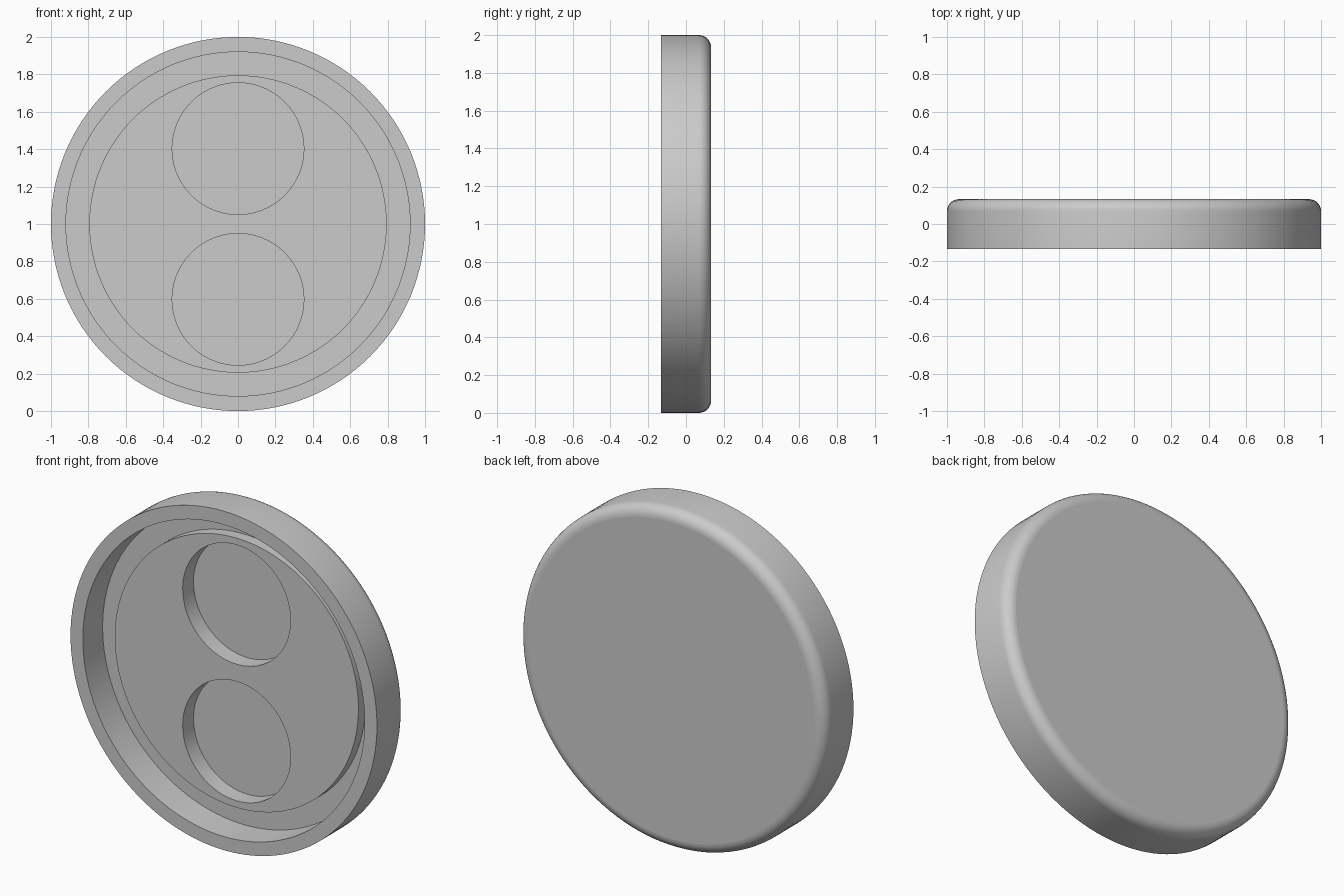
import bpy
import bmesh
from math import sin, cos, pi, radians
from mathutils import Matrix, Vector

default = bpy.data.objects.get("Cube")
if default:
    bpy.data.objects.remove(default, do_unlink=True)

SEGMENTS = 128
CENTRE_Z = 1.0
FRONT, BACK = -0.133, 0.133
LEDGE_Y, BOSS_Y, POCKET_Y = 0.052, -0.013, 0.088
FILLET = 0.065

grey = bpy.data.materials.new("plain grey")
grey.use_nodes = True
grey.diffuse_color = (0.6, 0.6, 0.6, 1)
grey.node_tree.nodes["Principled BSDF"].inputs["Base Color"].default_value = (0.6, 0.6, 0.6, 1)


def lathe(name, profile, z, segments=SEGMENTS):
    """Turn (radius, y) points about a y-axis at height z and cap both ends."""
    bm = bmesh.new()
    rings = []
    for r, y in profile:
        rings.append([bm.verts.new((r * cos(2 * pi * i / segments), y,
                                    z + r * sin(2 * pi * i / segments)))
                      for i in range(segments)])
    for a, b in zip(rings, rings[1:]):
        for i in range(segments):
            j = (i + 1) % segments
            bm.faces.new((a[i], a[j], b[j], b[i]))
    bm.faces.new(rings[0])
    bm.faces.new(rings[-1])
    bmesh.ops.recalc_face_normals(bm, faces=bm.faces)
    mesh = bpy.data.meshes.new(name)
    bm.to_mesh(mesh)
    bm.free()
    obj = bpy.data.objects.new(name, mesh)
    bpy.context.collection.objects.link(obj)
    mesh.materials.append(grey)
    return obj


# Round cap: filleted back, outer wall, rim, groove and raised inner disc
fillet = [(1 - FILLET + FILLET * sin(a), BACK - FILLET + FILLET * cos(a))
          for a in (pi / 2 * k / 8 for k in range(9))]
cap = lathe("round_cap", fillet + [(1.0, FRONT), (0.92, FRONT), (0.92, LEDGE_Y),
                                   (0.795, LEDGE_Y), (0.795, BOSS_Y)], CENTRE_Z)

# Two round pockets sunk into the inner disc
for side, label in ((1, "upper"), (-1, "lower")):
    cutter = lathe(label + "_pocket_cutter", [(0.352, FRONT), (0.352, POCKET_Y)],
                   CENTRE_Z + side * 0.403, 96)
    cutter.hide_render = True
    cut = cap.modifiers.new(label + "_pocket", "BOOLEAN")
    cut.operation = "DIFFERENCE"
    cut.solver = "EXACT"
    cut.object = cutter
    bpy.ops.object.select_all(action="DESELECT")
    cap.select_set(True)
    bpy.context.view_layer.objects.active = cap
    bpy.ops.object.modifier_apply(modifier=cut.name)
    bpy.data.objects.remove(cutter, do_unlink=True)

# Smooth round walls, flat front and back faces
bpy.ops.object.shade_smooth_by_angle(angle=radians(30))
for face in cap.data.polygons:
    face.use_smooth = abs(face.normal.y) < 0.999
